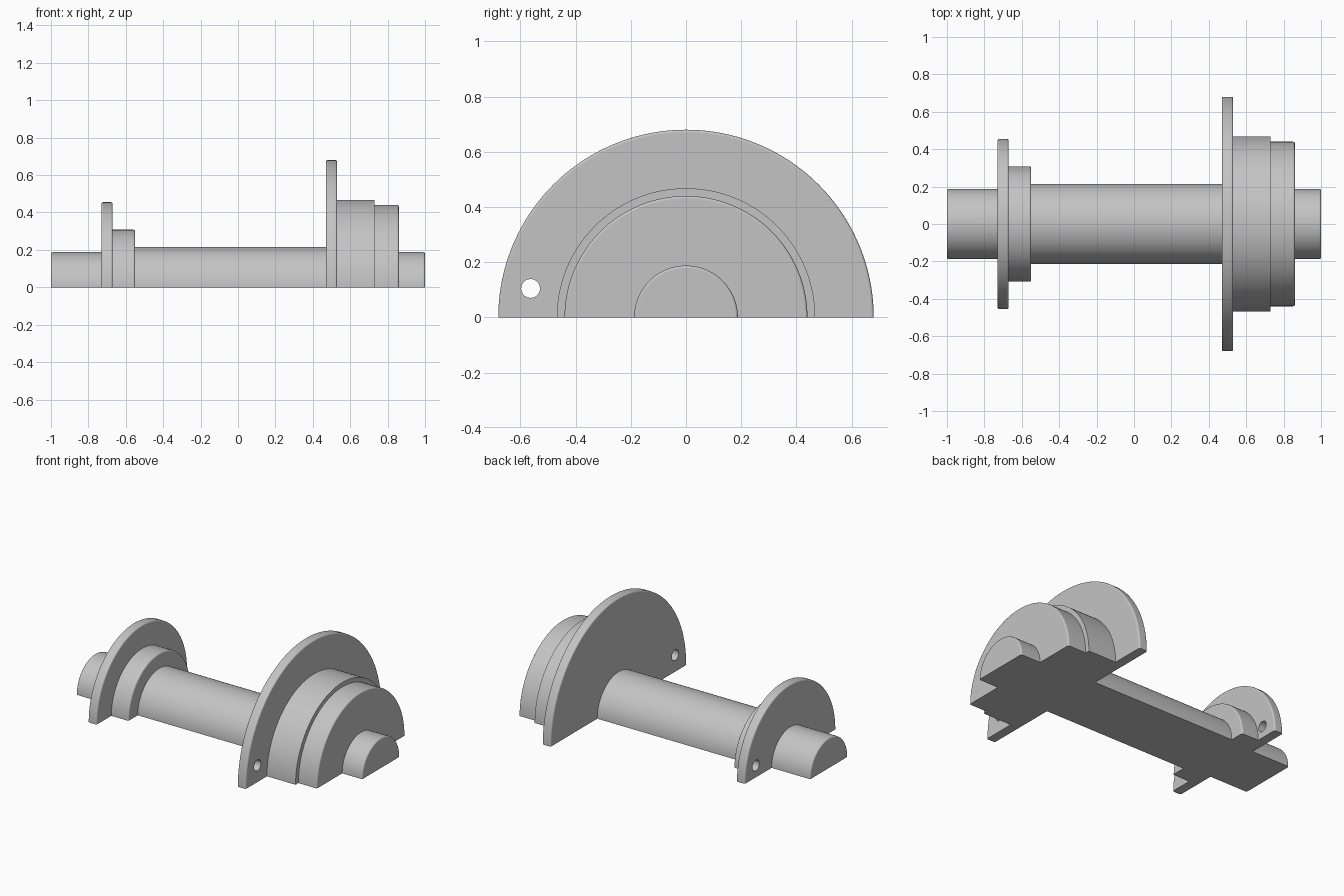
import bpy, bmesh
from math import pi, sin, cos
from mathutils import Matrix

cube = bpy.data.objects.get("Cube")
if cube:
    bpy.data.objects.remove(cube)

# One plain grey
grey = bpy.data.materials.new("plain grey")
grey.use_nodes = True
colour = (0.55, 0.55, 0.55, 1)
grey.diffuse_color = colour
grey.node_tree.nodes["Principled BSDF"].inputs["Base Color"].default_value = colour


def new_object(name, bm):
    mesh = bpy.data.meshes.new(name)
    bm.to_mesh(mesh)
    bm.free()
    mesh.materials.append(grey)
    obj = bpy.data.objects.new(name, mesh)
    bpy.context.collection.objects.link(obj)
    return obj


def corner(x, radius, fillet, side):
    """Profile points of a rounded or square rim; side is -1 or 1 along x."""
    if not fillet:
        return [(x, radius)]
    turns = [i * pi / 8 for i in range(5)]
    pts = [(x - side * fillet * (1 - cos(t)), radius - fillet * (1 - sin(t)))
           for t in turns]
    return pts if side < 0 else pts[::-1]


def half_disc(name, x0, x1, radius, fillet0=0, fillet1=0, hole=None):
    """Half turn of a rim profile around the x axis, closed flat underneath."""
    profile = ([(x0, 0)] + corner(x0, radius, fillet0, -1)
               + corner(x1, radius, fillet1, 1) + [(x1, 0)])
    bm = bmesh.new()
    verts = [bm.verts.new((x, r, 0)) for x, r in profile]
    edges = [bm.edges.new(pair) for pair in zip(verts, verts[1:])]
    bmesh.ops.spin(bm, geom=verts + edges, cent=(0, 0, 0), axis=(1, 0, 0),
                   angle=pi, steps=96)
    bmesh.ops.remove_doubles(bm, verts=bm.verts, dist=1e-5)
    bmesh.ops.holes_fill(bm, edges=[e for e in bm.edges if e.is_boundary])
    # Merge the end fans into single flat faces
    bmesh.ops.dissolve_limit(bm, angle_limit=0.001, verts=bm.verts, edges=bm.edges)
    bmesh.ops.recalc_face_normals(bm, faces=bm.faces)
    obj = new_object(name, bm)
    bpy.ops.object.select_all(action="DESELECT")
    bpy.context.view_layer.objects.active = obj
    obj.select_set(True)
    if hole:
        cut_hole(obj, (x0 + x1) / 2, *hole)
    bpy.ops.object.shade_smooth_by_angle(angle=pi / 6)
    weighted = obj.modifiers.new("flat ends", "WEIGHTED_NORMAL")
    weighted.keep_sharp = True
    return obj


def cut_hole(obj, x, y, z):
    """Round hole straight through a flange."""
    bm = bmesh.new()
    bmesh.ops.create_cone(bm, cap_ends=True, segments=32, radius1=0.034,
                          radius2=0.034, depth=0.2,
                          matrix=Matrix.Translation((x, y, z)) @ Matrix.Rotation(pi / 2, 4, "Y"))
    cutter = new_object("hole_cutter", bm)
    cutter.hide_render = True
    boolean = obj.modifiers.new("hole", "BOOLEAN")
    boolean.object = cutter
    boolean.operation = "DIFFERENCE"
    boolean.solver = "EXACT"
    bpy.ops.object.modifier_apply(modifier=boolean.name)
    bpy.data.objects.remove(cutter)


ROUND = 0.01

# Small end: shaft stub, flange and collar
half_disc("small_end_shaft", -1, -0.73, 0.188, fillet0=ROUND)
half_disc("small_flange", -0.73, -0.67, 0.455, ROUND, ROUND, hole=(0.345, 0.075))
half_disc("small_collar", -0.67, -0.55, 0.308, fillet1=ROUND)

# Winding drum between the flanges
half_disc("drum", -0.55, 0.47, 0.215)

# Large end: flange, stepped hub and shaft stub
half_disc("large_flange", 0.47, 0.53, 0.68, ROUND, ROUND, hole=(-0.563, 0.105))
half_disc("large_hub", 0.53, 0.73, 0.468)
half_disc("outer_hub", 0.73, 0.86, 0.44, fillet1=ROUND)
half_disc("large_end_shaft", 0.86, 1, 0.188, fillet0=0, fillet1=ROUND)
